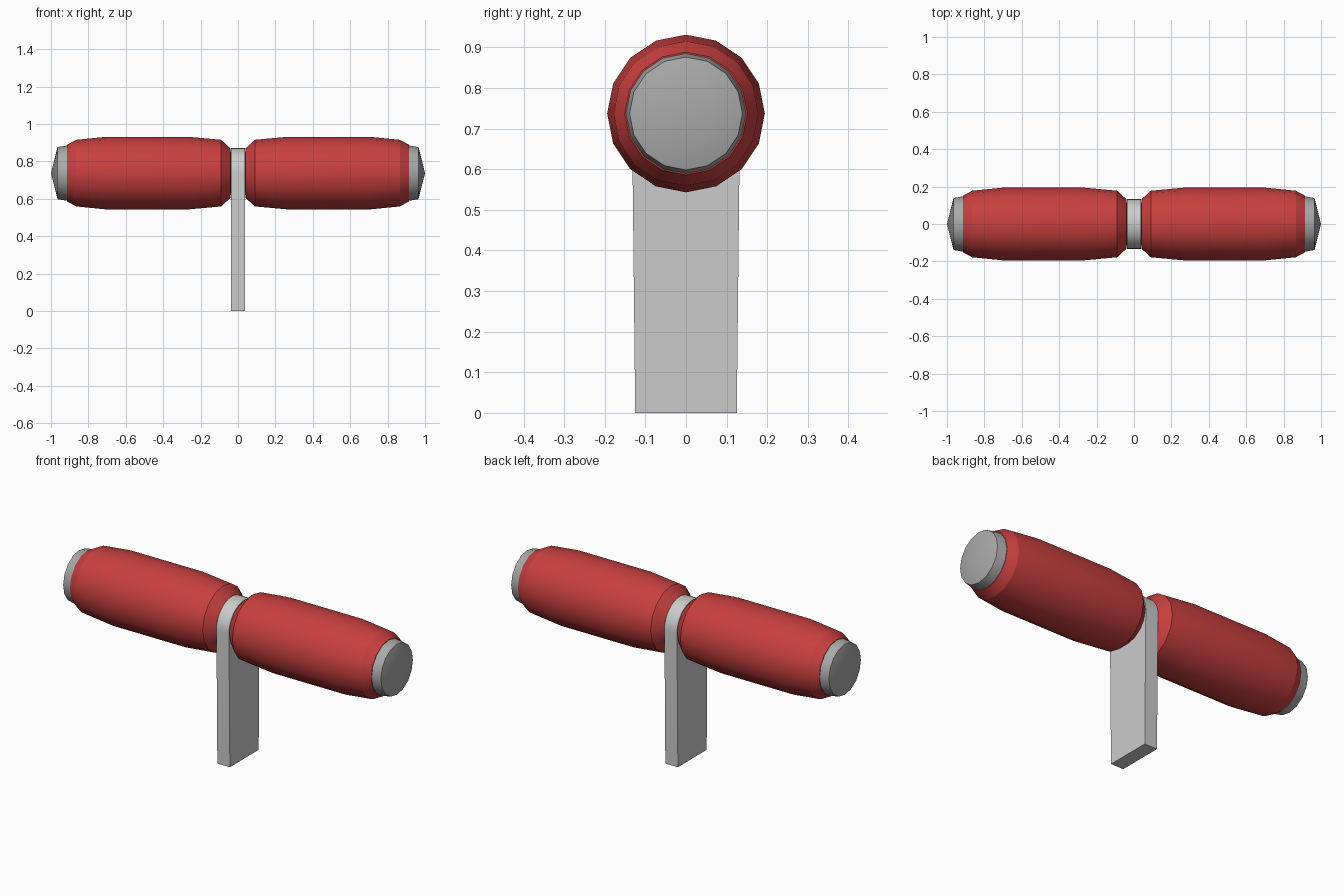
import bpy, bmesh, math

cube = bpy.data.objects.get("Cube")
if cube:
    bpy.data.objects.remove(cube)

AXIS_Z = 0.737
SIDES = 16


def material(name, rgb):
    mat = bpy.data.materials.new(name)
    mat.use_nodes = True
    mat.diffuse_color = (*rgb, 1)
    mat.node_tree.nodes["Principled BSDF"].inputs["Base Color"].default_value = (*rgb, 1)
    return mat


RED = material("red grip", (0.58, 0.05, 0.05))
LIGHT = material("light grey", (0.6, 0.6, 0.6))
DARK = material("mid grey", (0.4, 0.4, 0.4))


def finish(name, bm, mat):
    bmesh.ops.remove_doubles(bm, verts=bm.verts, dist=0.0001)
    bmesh.ops.recalc_face_normals(bm, faces=bm.faces)
    mesh = bpy.data.meshes.new(name)
    bm.to_mesh(mesh)
    bm.free()
    mesh.materials.append(mat)
    obj = bpy.data.objects.new(name, mesh)
    bpy.context.collection.objects.link(obj)
    return obj


def lathe(name, profile, side, mat):
    """Turn (distance, radius) points round the handle axis."""
    bm = bmesh.new()
    verts = [bm.verts.new((side * x, 0, AXIS_Z + r)) for x, r in profile]
    edges = [bm.edges.new(pair) for pair in zip(verts, verts[1:])]
    bmesh.ops.spin(bm, geom=verts + edges, cent=(0, 0, AXIS_Z), axis=(1, 0, 0),
                   angle=math.tau, steps=SIDES)
    bmesh.ops.remove_doubles(bm, verts=bm.verts, dist=0.0001)
    bmesh.ops.recalc_face_normals(bm, faces=bm.faces)
    for face in bm.faces:
        face.smooth = True
    # Crease the rings, keep the facets round the axis smooth
    for edge in bm.edges:
        a, b = edge.verts
        ring = abs(a.co.x - b.co.x) < 0.0001
        if ring and edge.calc_face_angle(0) > math.radians(15):
            edge.smooth = False
    return finish(name, bm, mat)


# Handle: a grip and an end cap on each side
grip = [(0.03, 0), (0.04, 0.132), (0.09, 0.178), (0.265, 0.194), (0.705, 0.194),
        (0.865, 0.178), (0.915, 0.151), (0.915, 0)]
cap = [(0.9, 0), (0.913, 0.148), (0.965, 0.139), (1.0, 0)]
for side, label in ((1, "left"), (-1, "right")):
    lathe(label + "_grip", grip, side, RED)
    lathe(label + "_end_cap", cap, side, DARK)

# Post: a flat bar, slightly tapered, with a round top
RADIUS = 0.133
outline = [(-0.125, 0), (0.125, 0)]
for i in range(SIDES + 1):
    angle = math.pi * i / SIDES
    outline.append((RADIUS * math.cos(angle), AXIS_Z + RADIUS * math.sin(angle)))
bm = bmesh.new()
face = bm.faces.new([bm.verts.new((-0.038, y, z)) for y, z in outline])
moved = bmesh.ops.extrude_face_region(bm, geom=[face], use_keep_orig=True)["geom"]
bmesh.ops.translate(bm, vec=(0.076, 0, 0),
                    verts=[v for v in moved if isinstance(v, bmesh.types.BMVert)])
post = finish("post", bm, LIGHT)
bpy.context.view_layer.objects.active = post
post.select_set(True)
bpy.ops.object.shade_smooth_by_angle(angle=math.radians(30))
